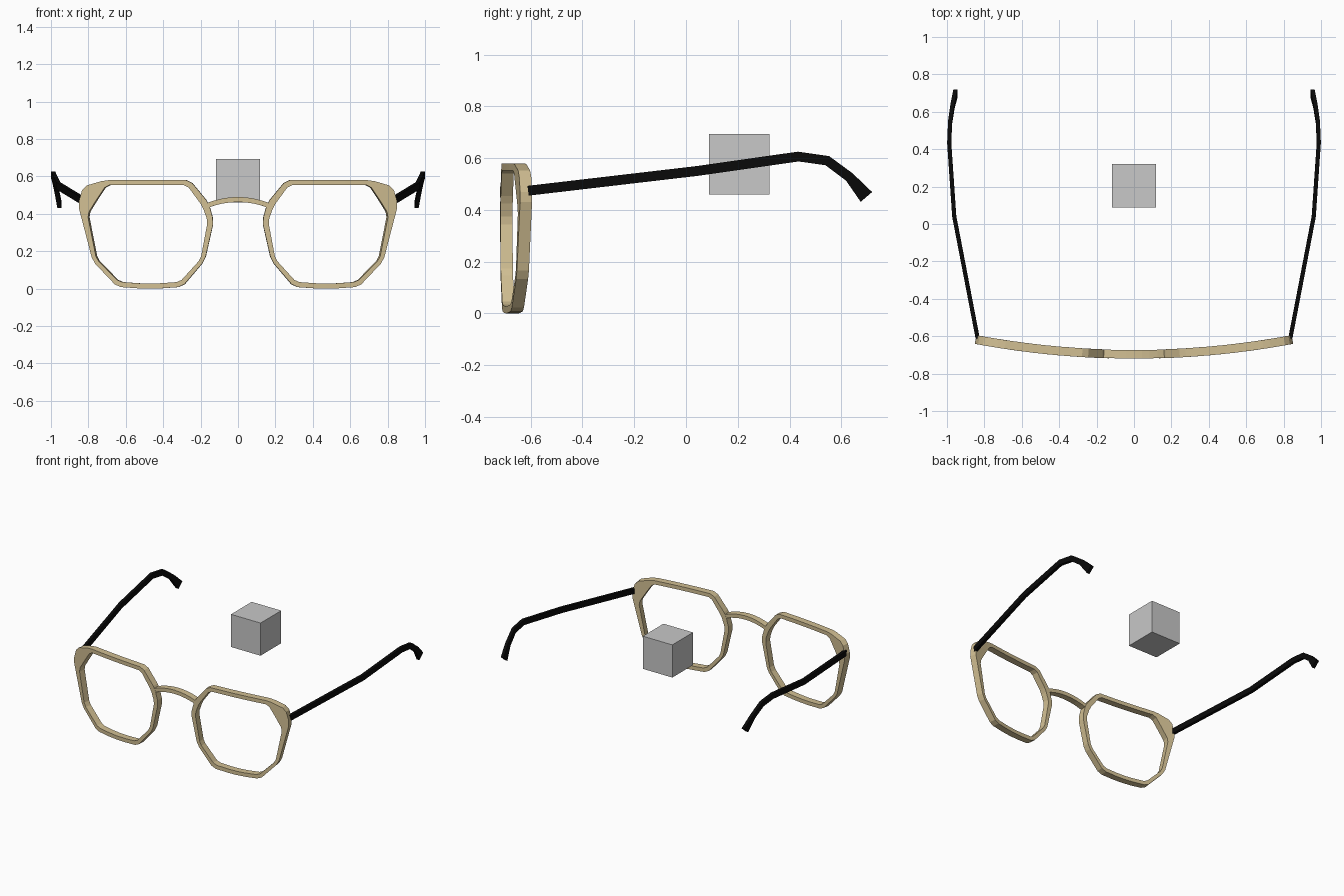
import bpy, bmesh
from mathutils import Vector

if "Cube" in bpy.data.objects:
    bpy.data.objects.remove(bpy.data.objects["Cube"])


def material(name, rgb):
    m = bpy.data.materials.new(name)
    m.diffuse_color = (*rgb, 1)
    m.use_nodes = True
    m.node_tree.nodes["Principled BSDF"].inputs["Base Color"].default_value = m.diffuse_color
    return m


TAN = material("tan_acetate", (0.64, 0.52, 0.29))
BLACK = material("black_plastic", (0.003, 0.003, 0.003))
GREY = material("plain_grey", (0.58, 0.58, 0.58))


def sweep(name, sections, mat, closed=False, mirror=False):
    """Skin a list of equal-length cross-sections."""
    bm = bmesh.new()
    rings = [[bm.verts.new(p) for p in s] for s in sections]
    n = len(rings[0])
    for i in range(len(rings) if closed else len(rings) - 1):
        a, b = rings[i], rings[(i + 1) % len(rings)]
        for j in range(n):
            k = (j + 1) % n
            bm.faces.new((a[j], a[k], b[k], b[j]))
    if not closed:
        bm.faces.new(rings[0])
        bm.faces.new(rings[-1])
    if mirror:
        geo = bm.verts[:] + bm.edges[:] + bm.faces[:]
        new = bmesh.ops.duplicate(bm, geom=geo)["geom"]
        for v in new:
            if isinstance(v, bmesh.types.BMVert):
                v.co.x *= -1
    bmesh.ops.recalc_face_normals(bm, faces=bm.faces[:])
    me = bpy.data.meshes.new(name)
    bm.to_mesh(me)
    bm.free()
    me.materials.append(mat)
    ob = bpy.data.objects.new(name, me)
    bpy.context.collection.objects.link(ob)
    return ob


# Front of the glasses bends backwards away from the centre
def front(x, z, inset=0.0):
    return Vector((x, -0.72 + 0.08 * (x / 0.855) ** 2 + inset, z))


def back(x, z, depth=0.047):
    slope = 2 * 0.08 * x / 0.855 ** 2
    return front(x, z) + Vector((-slope, 1, 0)).normalized() * depth


def soften(pts, cut):
    """Cut each corner once; add midpoints on long sides so they can bend."""
    out = []
    for i, p in enumerate(pts):
        p = Vector(p)
        a, b = Vector(pts[i - 1]), Vector(pts[(i + 1) % len(pts)])
        out.append(p + (a - p).normalized() * cut)
        out.append(p + (b - p).normalized() * cut)
        if i in (0, 5):                       # top and bottom bars
            for t in (0.3, 0.5, 0.7):
                m = p.lerp(b, t)
                if i == 5:
                    m.y -= 0.008 if t == 0.5 else 0.006
                out.append(m)
    return out


# Rims: outer and inner outlines with matching corners
outer = [(.258, .58), (.712, .58), (.828, .546), (.856, .45), (.777, .147),
         (.645, .008), (.30, .008), (.178, .15), (.13, .36), (.157, .458)]
inner = [(.273, .553), (.705, .553), (.757, .475), (.805, .398), (.757, .158),
         (.635, .035), (.312, .035), (.2, .158), (.162, .36), (.19, .44)]
rings = []
for o, i in zip(soften(outer, 0.02), soften(inner, 0.016)):
    rings.append([front(*o), back(*o), back(*i), front(*i)])
sweep("lens_rims", rings, TAN, closed=True, mirror=True)

# Arched bridge between the rims
arch = []
for s in range(-4, 5):
    x = s * 0.042
    top = 0.49 - 0.03 * (x / 0.16) ** 2
    arch.append([front(x, top, .001), back(x, top, .046),
                 back(x, top - .027, .046), front(x, top - .027, .001)])
sweep("bridge", arch, TAN)

# Temple arms: x, y, z, half height, following the ear bend
path = [(.836, -.61, .474, .019), (.961, .04, .55, .019),
        (.988, .434, .606, .019), (.983, .546, .59, .019),
        (.970, .631, .527, .019), (.955, .697, .45, .029)]
for side, label in ((1, "right"), (-1, "left")):
    secs = []
    for k, (x, y, z, h) in enumerate(path):
        a, b = path[max(k - 1, 0)], path[min(k + 1, len(path) - 1)]
        up = Vector((0, -(b[2] - a[2]), b[1] - a[1])).normalized() * h
        c = Vector((x * side, y, z))
        w = Vector((0.011, 0, 0))
        secs.append([c - w - up, c + w - up, c + w + up, c - w + up])
    sweep("temple_arm_" + label, secs, BLACK)

# Loose grey block floating between the arms
h = 0.117
block = [[Vector((sx * h, .205 + sy * h, .577 + sz * h))
          for sx, sy in ((-1, -1), (1, -1), (1, 1), (-1, 1))] for sz in (-1, 1)]
sweep("grey_block", block, GREY)
